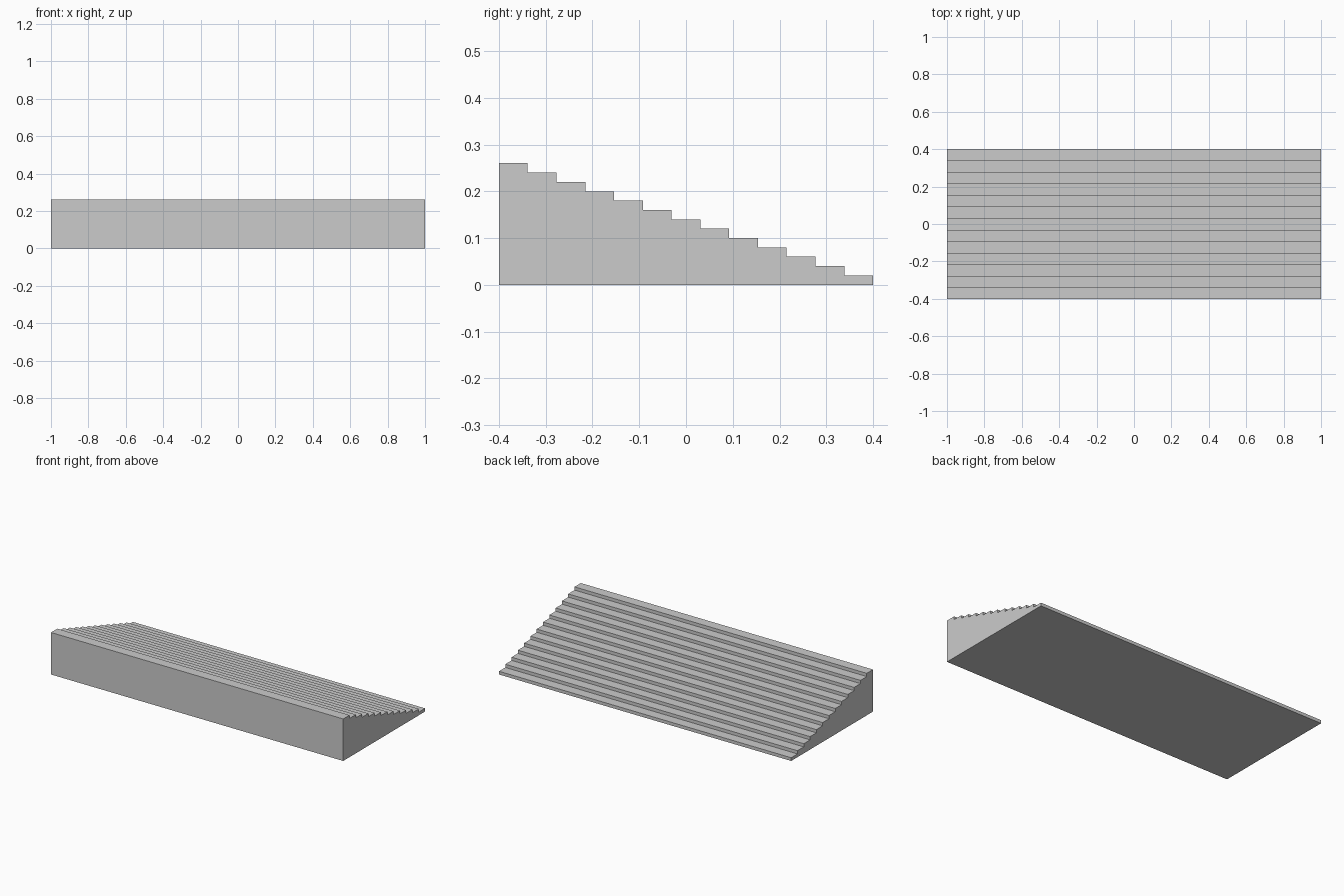
import bpy, bmesh

if "Cube" in bpy.data.objects:
    bpy.data.objects.remove(bpy.data.objects["Cube"])

STEPS = 13
WIDTH, DEPTH, HEIGHT = 2.0, 0.8, 0.26
tread, riser = DEPTH / STEPS, HEIGHT / STEPS

# Stepped side profile (y, z), descending from front to back
profile = [(-DEPTH / 2, 0)]
for i in range(STEPS):
    z = HEIGHT - i * riser
    y = -DEPTH / 2 + i * tread
    profile += [(y, z), (y + tread, z)]
profile.append((DEPTH / 2, 0))

# Extrude the profile across the full width
bm = bmesh.new()
face = bm.faces.new([bm.verts.new((-WIDTH / 2, y, z)) for y, z in profile])
ext = bmesh.ops.extrude_face_region(bm, geom=[face], use_keep_orig=True)
verts = [g for g in ext["geom"] if isinstance(g, bmesh.types.BMVert)]
bmesh.ops.translate(bm, verts=verts, vec=(WIDTH, 0, 0))
bmesh.ops.recalc_face_normals(bm, faces=bm.faces)

mesh = bpy.data.meshes.new("wide_staircase")
bm.to_mesh(mesh)
bm.free()
bpy.context.collection.objects.link(bpy.data.objects.new("wide_staircase", mesh))
